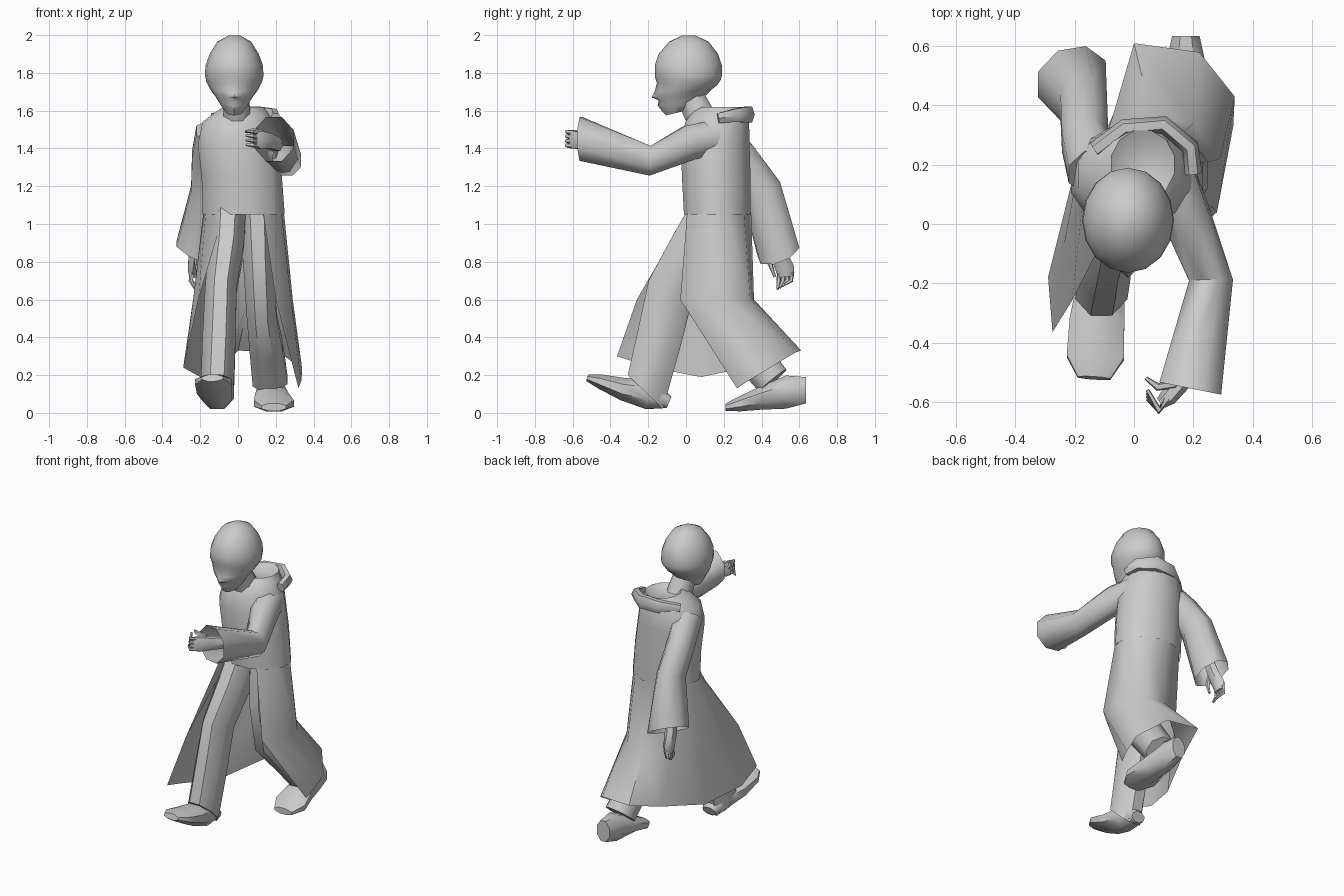
import bpy, bmesh
from math import sin, cos, pi, radians
from mathutils import Vector


def make(name, verts, faces, angle=50):
    me = bpy.data.meshes.new(name)
    me.from_pydata([tuple(v) for v in verts], [], faces)
    bm = bmesh.new()
    bm.from_mesh(me)
    bmesh.ops.recalc_face_normals(bm, faces=bm.faces)
    bm.to_mesh(me)
    bm.free()
    ob = bpy.data.objects.new(name, me)
    bpy.context.collection.objects.link(ob)
    bpy.ops.object.select_all(action='DESELECT')
    ob.select_set(True)
    bpy.context.view_layer.objects.active = ob
    bpy.ops.object.shade_smooth_by_angle(angle=radians(angle))
    return ob


def bridge(rows, n, closed=True):
    return [(r * n + i, r * n + (i + 1) % n, (r + 1) * n + (i + 1) % n, (r + 1) * n + i)
            for r in range(rows - 1) for i in range(n if closed else n - 1)]


def tube(name, rings, n=8, caps="both", ref=(1, 0, 0), normal=None, angle=50):
    """Rings are (x, y, z, radius along ref, other radius[, ring normal])."""
    pts = [Vector(r[:3]) for r in rings]
    verts = []
    for k, r in enumerate(rings):
        t = pts[min(k + 1, len(pts) - 1)] - pts[max(k - 1, 0)]
        if len(r) > 5 or normal:
            t = Vector(r[5] if len(r) > 5 else normal)
        t.normalize()
        u = Vector(ref)
        u = (u - t * u.dot(t)).normalized()
        v = t.cross(u)
        verts += [pts[k] + u * r[3] * cos(2 * pi * (i + .5) / n) + v * r[4] * sin(2 * pi * (i + .5) / n)
                  for i in range(n)]
    faces = bridge(len(rings), n)
    if caps in ("both", "start"):
        faces.append(tuple(range(n)))
    if caps in ("both", "end"):
        faces.append(tuple(range(len(verts) - n, len(verts))))
    return make(name, verts, faces, angle)


# Head: rows of (z, front y, back y, half width, nose and lip push)
rows = [(1.998, -.02, .05, .03, 0), (1.965, -.09, .12, .09, 0), (1.9, -.145, .17, .13, 0),
        (1.84, -.165, .19, .152, 0), (1.78, -.165, .19, .155, 0), (1.745, -.148, .185, .148, .006),
        (1.70, -.152, .165, .13, .015), (1.675, -.15, .14, .115, .032), (1.655, -.142, .12, .1, .002),
        (1.63, -.138, .1, .085, .012), (1.605, -.122, .08, .07, .01), (1.575, -.105, .05, .045, 0)]
N = 16
verts = []
for z, yf, yb, hw, push in rows:
    for i in range(N):
        a = 2 * pi * i / N - pi / 2
        y = (yf + yb) / 2 + (yb - yf) / 2 * sin(a) - (push if i == 0 else 0)
        lift = max(0, 1.8 - z) * 1.1 * (y - yf)
        verts.append((-.02 + hw * cos(a), y, z + lift))
make("head", verts, bridge(len(rows), N) + [tuple(range(N)), tuple(range(len(verts) - N, len(verts)))])
tube("neck", [(0, .11, 1.5, .085, .09), (-.01, .03, 1.66, .07, .08)])

# Robe body and collar
tube("robe_body", [(.03, .165, 1.05, .225, .182), (.02, .16, 1.25, .22, .188), (0, .155, 1.42, .22, .188),
                   (0, .165, 1.54, .195, .175), (.02, .175, 1.595, .14, .145), (.03, .2, 1.62, .11, .12),
                   (.03, .18, 1.59, .07, .08)], n=12, caps="end", normal=(0, 0, 1))
tube("collar", [(-.13, .25, 1.56, .03, .03), (-.03, .325, 1.575, .045, .03), (.1, .335, 1.58, .05, .03),
                (.19, .26, 1.575, .04, .03), (.2, .17, 1.56, .03, .03)], n=6, ref=(0, 0, 1))

# Open-fronted skirt of the robe, swept by the stride
mid = [(.2, -.03, .6), (.28, .04, .6), (.29, .22, .6), (.2, .34, .6), (.06, .36, .6),
       (-.1, .28, .6), (-.21, .14, .62), (-.235, -.06, .62), (-.21, -.26, .6)]
hem = [(.32, .27, .13), (.335, .33, .17), (.34, .43, .23), (.22, .58, .32), (0, .61, .33),
       (-.07, .37, .25), (-.2, .08, .19), (-.29, -.18, .24), (-.275, -.365, .3)]
top = []
for i in range(9):
    a = radians(-62 + 38 * i)
    top.append((.03 + .22 * cos(a), .165 + .18 * sin(a), 1.06))
make("robe_skirt", top + mid + hem, bridge(3, 9, closed=False))

# Sleeves
tube("forward_sleeve", [(.11, .17, 1.46, .1, .1), (.18, .02, 1.43, .085, .1), (.26, -.19, 1.335, .08, .085),
                        (.19, -.555, 1.45, .115, .125, (-.2, -1, 0))], caps="start")
tube("rear_sleeve", [(-.13, .18, 1.48, .1, .1), (-.165, .28, 1.36, .085, .1), (-.17, .4, 1.18, .085, .115),
                     (-.21, .49, .85, .135, .12, (-.4, .35, -.85))], caps="start")

# Hands with curled fingers
tube("forward_hand", [(.21, -.42, 1.42, .04, .035), (.16, -.53, 1.44, .045, .035), (.115, -.585, 1.445, .055, .03),
                      (.09, -.605, 1.445, .045, .02)], n=6, ref=(0, 0, 1))
tube("rear_hand", [(-.21, .46, .95, .035, .035), (-.23, .49, .84, .035, .045), (-.24, .525, .76, .03, .05),
                   (-.24, .53, .72, .02, .04)], n=6)
for i in range(4):
    z = 1.41 + .024 * i
    tube(f"forward_finger_{i}", [(.11, -.59, z, .013, .013), (.085, -.63, z + .006, .012, .012),
                                 (.045, -.59 + .01 * i, z + .01, .007, .007)], n=5, ref=(0, 0, 1))
    y = .495 + .022 * i
    tube(f"rear_finger_{i}", [(-.24, y, .745, .013, .013), (-.25, y - .005, .70, .012, .012),
                              (-.225, .485 + .012 * i, .655 + .008 * i, .007, .007)], n=5)
tube("forward_thumb", [(.14, -.54, 1.48, .015, .015), (.08, -.55, 1.495, .014, .014),
                       (.04, -.52, 1.49, .007, .007)], n=5, ref=(0, 0, 1))
tube("rear_thumb", [(-.22, .46, .85, .015, .015), (-.215, .445, .79, .014, .014),
                    (-.21, .47, .72, .007, .007)], n=5)

# Legs
tube("forward_leg", [(-.05, .15, 1.08, .1, .13), (-.06, .04, .88, .1, .135), (-.09, -.08, .66, .09, .135),
                     (-.1, -.14, .4, .095, .13), (-.11, -.215, .11, .095, .14, (0, -.69, -.72))])
tube("rear_leg", [(.1, .17, 1.08, .1, .14), (.11, .13, .8, .09, .13), (.125, .16, .52, .085, .125),
                  (.15, .32, .34, .095, .11), (.17, .46, .17, .1, .1)])

# Shoes
tube("forward_shoe", [(-.11, -.09, .055, .05, .035), (-.11, -.19, .1, .085, .09), (-.125, -.33, .125, .1, .065),
                      (-.13, -.45, .165, .105, .042), (-.135, -.52, .185, .06, .02)])
tube("rear_shoe", [(.175, .635, .12, .05, .075), (.175, .53, .11, .075, .095), (.18, .4, .08, .095, .068),
                   (.19, .29, .05, .115, .045), (.19, .21, .03, .07, .022)], normal=(0, -1, 0))
